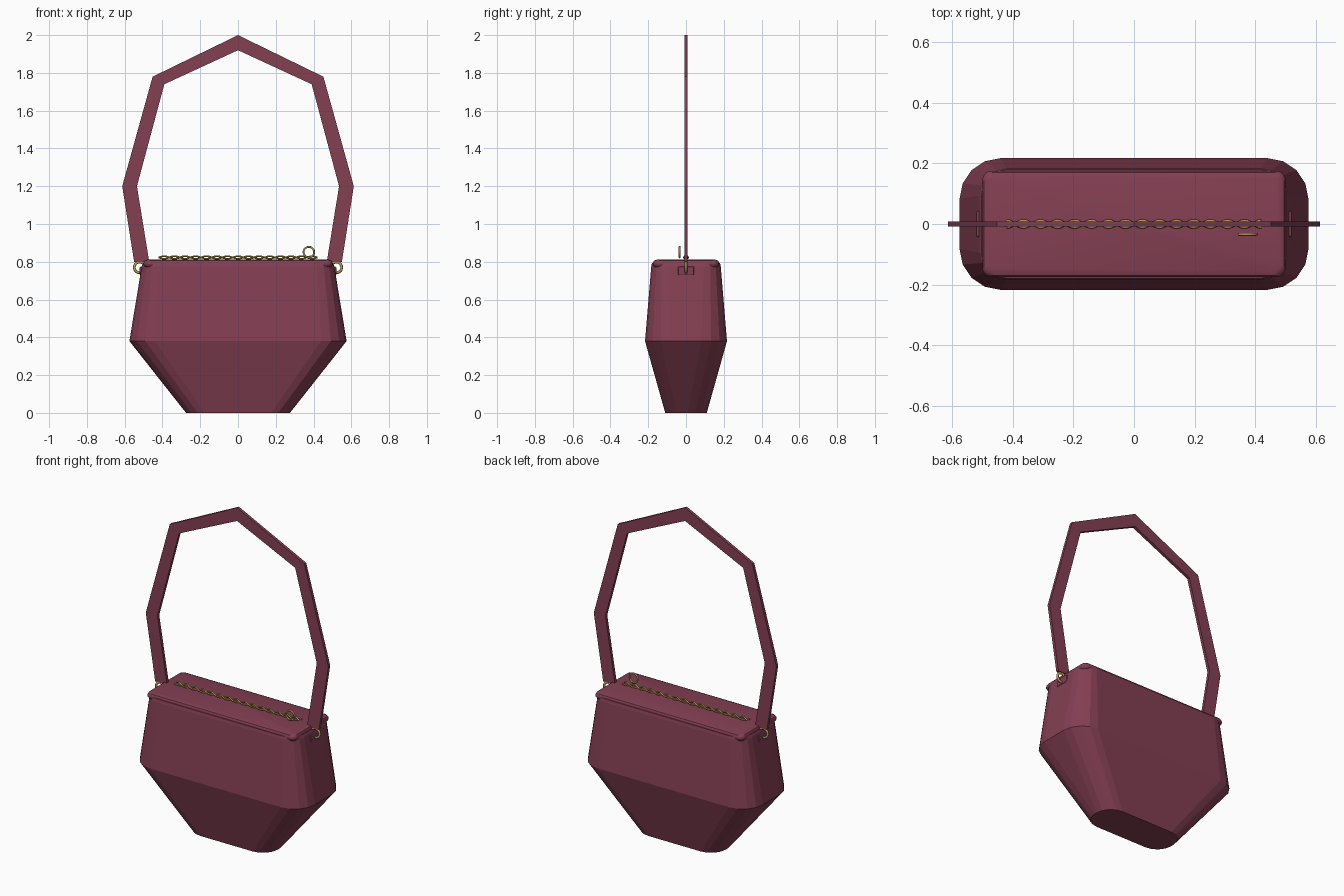
import bpy
import bmesh
from math import sin, cos, pi, radians
from mathutils import Vector

if "Cube" in bpy.data.objects:
    bpy.data.objects.remove(bpy.data.objects["Cube"], do_unlink=True)


def make_material(name, color):
    mat = bpy.data.materials.new(name)
    mat.use_nodes = True
    mat.diffuse_color = color
    mat.node_tree.nodes["Principled BSDF"].inputs["Base Color"].default_value = color
    return mat


burgundy = make_material("burgundy leather", (0.23, 0.05, 0.086, 1))
gold = make_material("gold metal", (0.5, 0.34, 0.09, 1))


def add_object(name, bm, mat):
    bmesh.ops.recalc_face_normals(bm, faces=bm.faces)
    mesh = bpy.data.meshes.new(name)
    bm.to_mesh(mesh)
    bm.free()
    mesh.materials.append(mat)
    obj = bpy.data.objects.new(name, mesh)
    bpy.context.collection.objects.link(obj)
    return obj


def smooth(obj, angle=40):
    bpy.ops.object.select_all(action="DESELECT")
    obj.select_set(True)
    bpy.context.view_layer.objects.active = obj
    bpy.ops.object.shade_smooth_by_angle(angle=radians(angle))


def rounded_rect(hx, hy, r, z, steps=4):
    points = []
    for q, (sx, sy) in enumerate([(1, 1), (-1, 1), (-1, -1), (1, -1)]):
        for i in range(steps + 1):
            a = (q + i / steps) * pi / 2
            points.append((sx * (hx - r) + r * cos(a), sy * (hy - r) + r * sin(a), z))
    return points


def loft(name, sections, mat):
    bm = bmesh.new()
    rings = [[bm.verts.new(p) for p in rounded_rect(*s)] for s in sections]
    for low, high in zip(rings, rings[1:]):
        for i in range(len(low)):
            j = (i + 1) % len(low)
            bm.faces.new((low[i], low[j], high[j], high[i]))
    bm.faces.new(rings[0])
    bm.faces.new(rings[-1])
    return add_object(name, bm, mat)


def torus(name, center, major, minor, mat, segments=20):
    # ring standing in the x-z plane
    bpy.ops.mesh.primitive_torus_add(location=center, rotation=(pi / 2, 0, 0),
                                     major_radius=major, minor_radius=minor,
                                     major_segments=segments, minor_segments=8)
    obj = bpy.context.object
    obj.name = name
    obj.data.materials.append(mat)
    smooth(obj, 60)
    return obj


# Body: flared from a narrow base to a waist, then tapering to the rim
loft("bag_body", [(0.275, 0.11, 0.10, 0), (0.575, 0.217, 0.135, 0.38),
                  (0.51, 0.184, 0.09, 0.775), (0.503, 0.18, 0.085, 0.793)], burgundy)

# Lid: soft-edged slab whose corners overhang the rounded rim
lid = [(0.475, 0.15, 0.02, 0.765), (0.492, 0.167, 0.028, 0.772), (0.5, 0.175, 0.03, 0.785),
       (0.5, 0.175, 0.03, 0.795), (0.494, 0.169, 0.028, 0.806), (0.48, 0.155, 0.02, 0.811)]
smooth(loft("bag_lid", lid, burgundy))

# Strap: flat mitred band
outer = [(0.55, 0.8), (0.613, 1.2), (0.452, 1.78), (0, 2)]
inner = [(0.47, 0.8), (0.535, 1.2), (0.39, 1.74), (0, 1.92)]
bm = bmesh.new()
bands = []
for side in (outer, inner):
    path = side + [(-x, z) for x, z in side[-2::-1]]
    bands.append([[bm.verts.new((x, y, z)) for y in (-0.009, 0.009)] for x, z in path])
loops = [(a[0], a[1], b[1], b[0]) for a, b in zip(*bands)]
for low, high in zip(loops, loops[1:]):
    for i in range(4):
        j = (i + 1) % 4
        bm.faces.new((low[i], low[j], high[j], high[i]))
bm.faces.new(loops[0])
bm.faces.new(loops[-1])
add_object("strap", bm, burgundy)

# Strap rings and the leather tabs that hold them
for side, label in ((1, "left"), (-1, "right")):
    torus(label + "_strap_ring", (side * 0.521, 0, 0.77), 0.028, 0.007, gold)
    bpy.ops.mesh.primitive_cube_add(size=1, location=(side * 0.513, 0, 0.752))
    tab = bpy.context.object
    tab.name = label + "_ring_tab"
    tab.scale = (0.016, 0.086, 0.046)
    bpy.ops.object.transform_apply(location=False, rotation=False, scale=True)
    bevel = tab.modifiers.new("soft edge", "BEVEL")
    bevel.width = 0.007
    bevel.segments = 2
    tab.data.materials.append(burgundy)

# Zipper: two twisted strands along the lid
for strand in range(2):
    curve = bpy.data.curves.new("zipper_strand", "CURVE")
    curve.dimensions = "3D"
    curve.bevel_depth = 0.0045
    curve.bevel_resolution = 1
    spline = curve.splines.new("POLY")
    count = 121
    spline.points.add(count - 1)
    for i, point in enumerate(spline.points):
        t = i / (count - 1)
        a = strand * pi + t * 15 * pi
        point.co = (-0.42 + 0.84 * t, 0.011 * cos(a), 0.823 + 0.007 * sin(a), 1)
    curve.materials.append(gold)
    obj = bpy.data.objects.new("zipper_strand", curve)
    bpy.context.collection.objects.link(obj)

# Zipper pull
pull = torus("zipper_pull", (0.375, -0.034, 0.851), 0.028, 0.005, gold)
